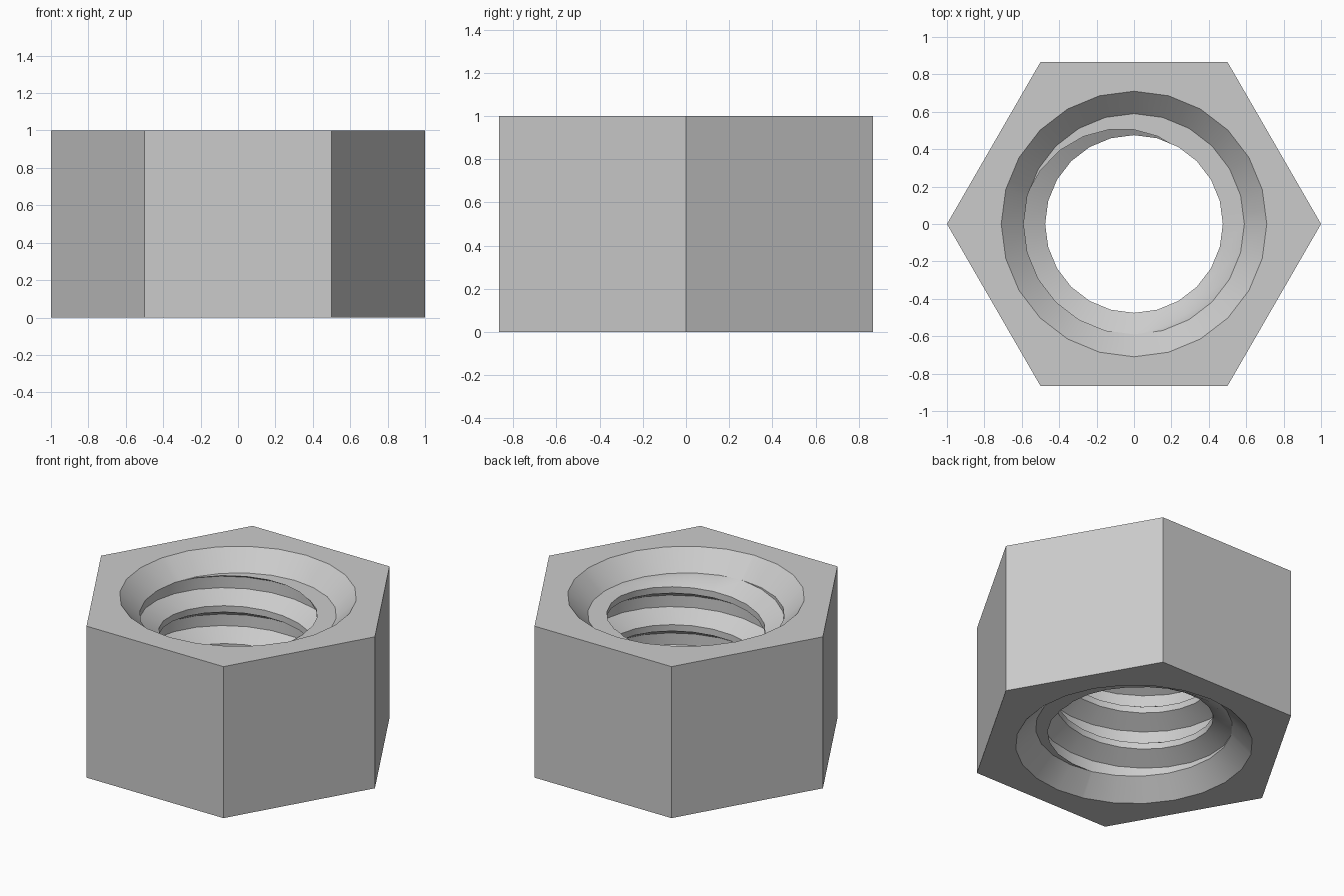
import bpy, bmesh, math

if "Cube" in bpy.data.objects:
    bpy.data.objects.remove(bpy.data.objects["Cube"], do_unlink=True)

SIDES = 24
PITCH = 0.25
MINOR, MAJOR, RIM = 0.475, 0.59, 0.71
CUT = 0.12            # depth of the countersinks
START = 66            # angle where a crest's lower edge meets the upper cut
FLANK, CREST = 0.066, 0.042
# thread profile over one pitch: (radius, height)
PROFILE = [(MINOR, 0), (MINOR, CREST), (MAJOR, CREST + FLANK), (MAJOR, PITCH - FLANK)]


def on_polygon(v, radius, n, z):
    """Move a vertex outward along its own direction onto a regular n-gon."""
    a = math.atan2(v.co.y, v.co.x)
    step = 2 * math.pi / n
    r = radius * math.cos(step / 2) / math.cos(a % step - step / 2)
    v.co = (r * math.cos(a), r * math.sin(a), z)


def grow(bm, edges, radius, n, z):
    """Extrude an edge loop to a regular n-gon and return the new loop."""
    geom = bmesh.ops.extrude_edge_only(bm, edges=edges)["geom"]
    for v in geom:
        if isinstance(v, bmesh.types.BMVert):
            on_polygon(v, radius, n, z)
    return [e for e in geom if isinstance(e, bmesh.types.BMEdge)]


bm = bmesh.new()

# helical thread surface, longer than needed
columns = []
for i in range(SIDES):
    deg = 360 * i / SIDES
    a = math.radians(deg)
    column = []
    for turn in range(-6, 4):
        for r, h in PROFILE:
            z = 1 - CUT + PITCH * (turn + (deg - START) / 360) + h
            column.append(bm.verts.new((r * math.cos(a), r * math.sin(a), z)))
    columns.append(column)
rows = len(columns[0])
for i in range(SIDES):
    shift = len(PROFILE) if i == SIDES - 1 else 0
    left, right = columns[i], columns[(i + 1) % SIDES]
    for k in range(rows - shift - 1):
        bm.faces.new((left[k], right[k + shift], right[k + shift + 1], left[k + 1]))

# trim the thread flat at both countersinks
for height, up in ((1 - CUT, 1), (CUT, -1)):
    bmesh.ops.bisect_plane(bm, geom=bm.verts[:] + bm.edges[:] + bm.faces[:], dist=1e-6,
                           plane_co=(0, 0, height), plane_no=(0, 0, up), clear_outer=True)

# shelf, countersink and hexagonal face at each end
for height, end in ((1 - CUT, 1), (CUT, 0)):
    loop = [e for e in bm.edges if e.is_boundary
            and all(abs(v.co.z - height) < 1e-4 for v in e.verts)]
    loop = grow(bm, loop, MAJOR, SIDES, height)
    loop = grow(bm, loop, RIM, SIDES, end)
    grow(bm, loop, 1, 6, end)

# six outer walls
corners = [(math.cos(k * math.pi / 3), math.sin(k * math.pi / 3)) for k in range(6)]
low = [bm.verts.new((x, y, 0)) for x, y in corners]
high = [bm.verts.new((x, y, 1)) for x, y in corners]
for k in range(6):
    n = (k + 1) % 6
    bm.faces.new((low[k], low[n], high[n], high[k]))

bmesh.ops.remove_doubles(bm, verts=bm.verts[:], dist=1e-4)
bmesh.ops.recalc_face_normals(bm, faces=bm.faces[:])

mesh = bpy.data.meshes.new("hex_nut")
bm.to_mesh(mesh)
bm.free()
nut = bpy.data.objects.new("hex_nut", mesh)
bpy.context.collection.objects.link(nut)

# plain grey metal
GREY = (0.6, 0.6, 0.6, 1)
mat = bpy.data.materials.new("light_grey")
mat.use_nodes = True
mat.diffuse_color = GREY
mat.node_tree.nodes["Principled BSDF"].inputs["Base Color"].default_value = GREY
mesh.materials.append(mat)

bpy.ops.object.select_all(action="DESELECT")
nut.select_set(True)
bpy.context.view_layer.objects.active = nut
bpy.ops.object.shade_smooth_by_angle(angle=math.radians(32))
